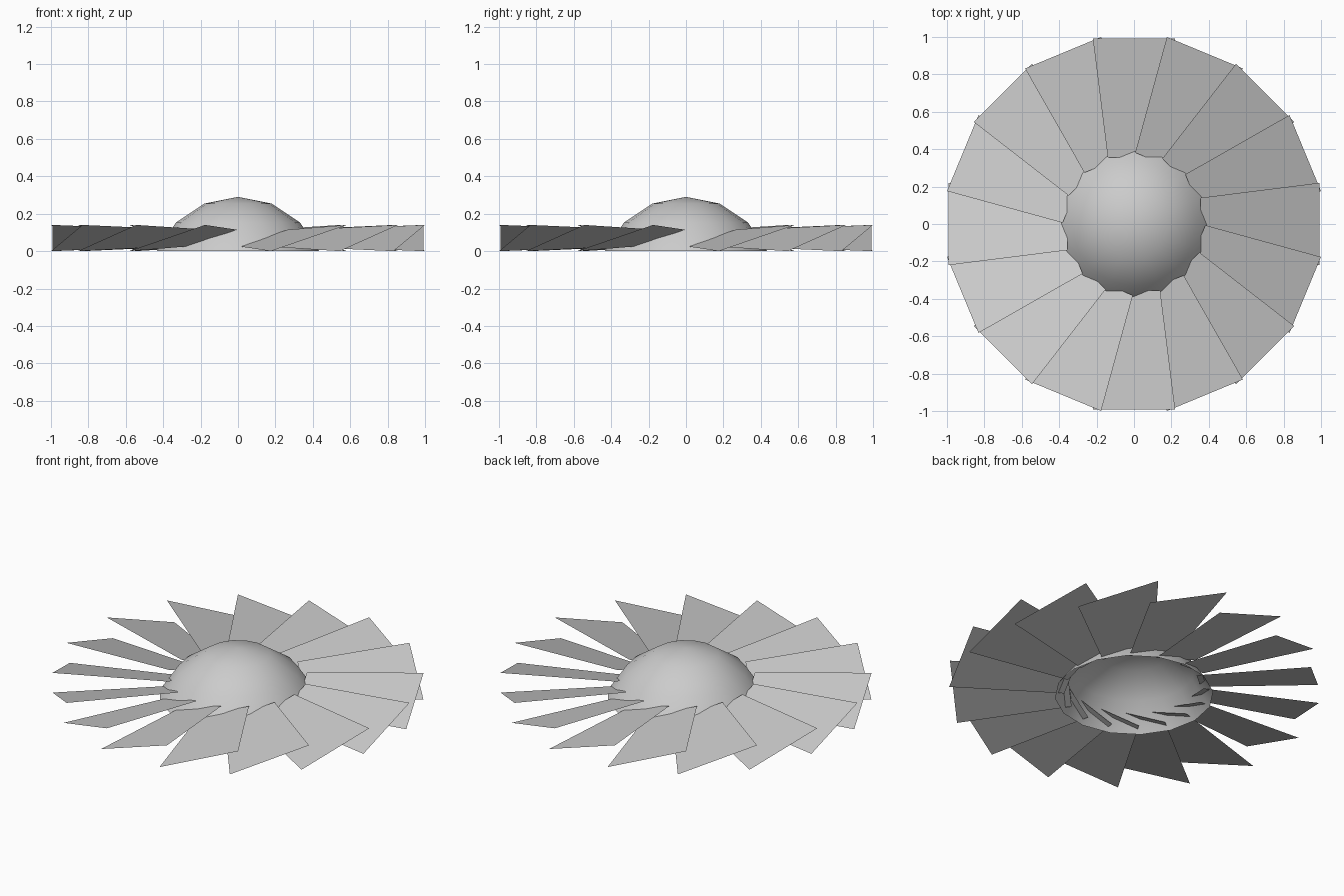
import bpy, bmesh, math
from mathutils import Matrix

cube = bpy.data.objects.get("Cube")
if cube:
    bpy.data.objects.remove(cube, do_unlink=True)

BLADES = 16
DOME_RADIUS, DOME_TOP = 0.47, 0.29

# One grey metal for everything
grey = bpy.data.materials.new("light_grey")
grey.use_nodes = True
colour = (0.6, 0.6, 0.6, 1)
grey.diffuse_color = colour
grey.node_tree.nodes["Principled BSDF"].inputs["Base Color"].default_value = colour


def add_object(name, bm):
    mesh = bpy.data.meshes.new(name)
    bm.to_mesh(mesh)
    bm.free()
    mesh.materials.append(grey)
    obj = bpy.data.objects.new(name, mesh)
    bpy.context.collection.objects.link(obj)
    return obj


# Hub: open cap cut from a coarse sphere, smooth shaded
bm = bmesh.new()
bmesh.ops.create_uvsphere(bm, u_segments=16, v_segments=8, radius=DOME_RADIUS)
low = [v for v in bm.verts if v.co.z < 0.1]
bmesh.ops.delete(bm, geom=low, context='VERTS')
bmesh.ops.translate(bm, verts=bm.verts, vec=(0, 0, DOME_TOP - DOME_RADIUS))
for f in bm.faces:
    f.smooth = True
add_object("hub_dome", bm)

# Blades: thin flat tapered panels, pitched about their radial axis
inner_x, outer_x = 0.355, 0.991
inner_half, outer_half = 0.14, 0.22
mid_z, pitch = 0.07, 0.318
outline = [(inner_x, -inner_half), (outer_x, -outer_half),
           (outer_x, outer_half), (inner_x, inner_half)]
for i in range(BLADES):
    bm = bmesh.new()
    bm.faces.new([bm.verts.new((x, y, mid_z + pitch * y)) for x, y in outline])
    bm.transform(Matrix.Rotation(math.tau * i / BLADES, 4, 'Z'))
    add_object(f"blade_{i + 1}", bm)
